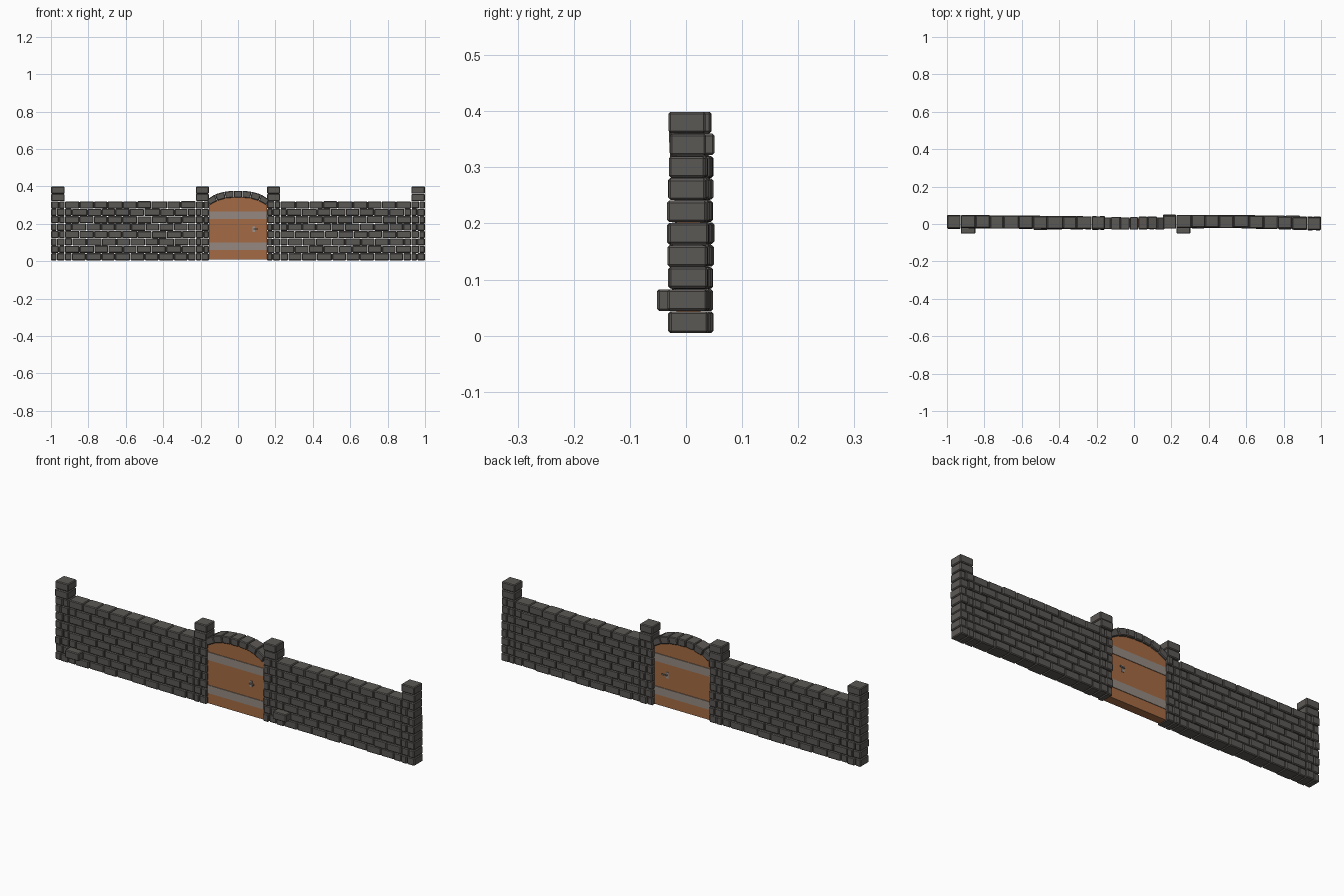
import bpy, bmesh, random
from mathutils import Matrix, Vector

if "Cube" in bpy.data.objects:
    bpy.data.objects.remove(bpy.data.objects["Cube"])

random.seed(7)
H = 0.0396          # course height
Z0 = 0.004


def material(name, rgb):
    m = bpy.data.materials.new(name)
    m.diffuse_color = (*rgb, 1)
    m.use_nodes = True
    m.node_tree.nodes["Principled BSDF"].inputs["Base Color"].default_value = m.diffuse_color
    return m


STONE = material("dark stone", (0.105, 0.098, 0.09))
WOOD = material("door wood", (0.37, 0.145, 0.058))
IRON = material("door band grey", (0.30, 0.25, 0.215))
HANDLE = material("handle grey", (0.33, 0.30, 0.28))


def finish(bm, name, mat):
    bmesh.ops.recalc_face_normals(bm, faces=bm.faces)
    me = bpy.data.meshes.new(name)
    bm.to_mesh(me)
    bm.free()
    me.materials.append(mat)
    ob = bpy.data.objects.new(name, me)
    bpy.context.collection.objects.link(ob)
    return ob


def box(bm, x0, x1, y0, y1, z0, z1):
    m = Matrix.Translation(((x0 + x1) / 2, (y0 + y1) / 2, (z0 + z1) / 2)) @ \
        Matrix.Diagonal((x1 - x0, y1 - y0, z1 - z0, 1))
    return bmesh.ops.create_cube(bm, size=1, matrix=m)["verts"]


def bevel(bm, verts, w):
    edges = {e for v in verts for e in v.link_edges}
    bmesh.ops.bevel(bm, geom=list(edges), offset=w, segments=1, affect='EDGES', profile=0.5)


def centre_y(x):
    # the wall meanders slightly in plan
    if x > 0.14:
        return 0.013 if x < 0.6 else 0.013 - 0.011 * (x - 0.6) / 0.4
    return 0.005 + 0.007 * min(1, max(0, -x - 0.2) / 0.6)


def brick(bm, x0, x1, course, front=0.0, back=0.0):
    j = lambda a: random.uniform(-a, a)
    g = 0.0007
    c = centre_y((x0 + x1) / 2)
    z = Z0 + course * H
    dz = j(0.0008) if course else 0
    vs = box(bm, x0 + g, x1 - g, c - 0.033 + j(0.003) - front, c + 0.033 + j(0.003) + back,
             z + g + dz, z + H - g + dz)
    bevel(bm, vs, 0.0038)


def wall(name, xa, xb, proud):
    # running-bond courses; "proud" maps course -> (x, front, back) of stones that stick out
    bm = bmesh.new()
    n = 9
    for c in range(8):
        w = (xb - xa) / n
        cuts = [xa + w * i for i in range(n + 1)]
        if c % 2 == 0:
            cuts = [xa] + [xa + w * (i + 0.5) for i in range(n)] + [xb]
        cuts = [x + (random.uniform(-.005, .005) if 0 < i < len(cuts) - 1 else 0)
                for i, x in enumerate(cuts)]
        for a, b in zip(cuts, cuts[1:]):
            f = k = 0
            for px, pf, pb in proud.get(c, []):
                if a <= px < b:
                    f, k = pf, pb
            brick(bm, a, b, c, f, k)
    return finish(bm, name, STONE)


wall("left_wall", -0.926, -0.226, {1: [(-0.88, 0.03, 0)], 2: [(-0.84, 0, 0.006)],
                                   3: [(-0.5, 0.006, 0)]})
wall("right_wall", 0.226, 0.926, {1: [(0.27, 0.032, 0)], 4: [(0.67, 0.007, 0)],
                                  6: [(0.88, 0, 0.005)]})


# pillars of alternating long and short corner stones
def pillar(name, x0, x1):
    bm = bmesh.new()
    for c in range(10):
        f, b = random.choice([(0, 0), (0.002, 0), (0, 0.002)])
        if c >= 8:
            brick(bm, x0, x1, c, f, b)
        else:
            s = x0 + (x1 - x0) * (0.58 if c % 2 else 0.42)
            brick(bm, x0, s, c, f, b)
            brick(bm, s, x1, c, b, f)
    return finish(bm, name, STONE)


for name, a, b in (("left_end_pillar", -1, -0.926), ("left_gate_pillar", -0.226, -0.155),
                   ("right_gate_pillar", 0.155, 0.226), ("right_end_pillar", 0.926, 1)):
    pillar(name, a, b)


# arch over the door: seven wedge stones following one curve
def arch_z(x):
    return 0.341 - 0.042 * (abs(x) / 0.155) ** 2.6


def arch_normal(x):
    e = 0.002
    d = Vector((2 * e, 0, arch_z(x + e) - arch_z(x - e))).normalized()
    return Vector((-d.z, 0, d.x))


bm = bmesh.new()
N = 7
xs = [-0.155 + 0.31 * i / N for i in range(N + 1)]
for a, b in zip(xs, xs[1:]):
    a, b = a + 0.0007, b - 0.0007
    prof = []
    for x, h in ((a, 0), (b, 0), (b, 0.036), (a, 0.036)):
        n = arch_normal(x) * h
        prof.append((max(-0.165, min(0.165, x + n.x)), arch_z(x) + n.z))
    y0, y1 = -0.028 + random.uniform(-.002, .002), 0.037 + random.uniform(-.002, .002)
    lo = [bm.verts.new((x, y0, z)) for x, z in prof]
    hi = [bm.verts.new((x, y1, z)) for x, z in prof]
    bm.faces.new(lo)
    bm.faces.new(hi[::-1])
    for i in range(4):
        k = (i + 1) % 4
        bm.faces.new((lo[k], lo[i], hi[i], hi[k]))
    bevel(bm, lo + hi, 0.0035)
finish(bm, "gate_arch", STONE)

# door panel with an arched top
bm = bmesh.new()
pts = [(0.156, 0.008)] + [(x, arch_z(x) + 0.002) for x in
       [0.156 - 0.312 * i / 16 for i in range(17)]] + [(-0.156, 0.008)]
f = bm.faces.new([bm.verts.new((x, -0.017, z)) for x, z in pts])
ext = bmesh.ops.extrude_face_region(bm, geom=[f])["geom"]
bmesh.ops.translate(bm, vec=(0, 0.043, 0), verts=[v for v in ext if isinstance(v, bmesh.types.BMVert)])
finish(bm, "door", WOOD)

# metal bands wrapping both faces of the door
for name, z in (("lower_door_band", 0.06), ("upper_door_band", 0.226)):
    bm = bmesh.new()
    box(bm, -0.156, 0.156, -0.020, -0.0165, z, z + 0.04)
    box(bm, -0.156, 0.156, 0.0255, 0.029, z, z + 0.04)
    finish(bm, name, IRON)

# handles: plate, stem and lever on each side
for name, y, s in (("front_handle", -0.017, -1), ("back_handle", 0.026, 1)):
    bm = bmesh.new()
    for x0, x1, d0, d1, z0, z1 in ((0.078, 0.092, -0.001, 0.003, 0.155, 0.185),
                                   (0.082, 0.088, 0.002, 0.012, 0.170, 0.176),
                                   (0.082, 0.108, 0.009, 0.013, 0.170, 0.176)):
        ya, yb = sorted((y + s * d0, y + s * d1))
        box(bm, x0, x1, ya, yb, z0, z1)
    finish(bm, name, HANDLE)
